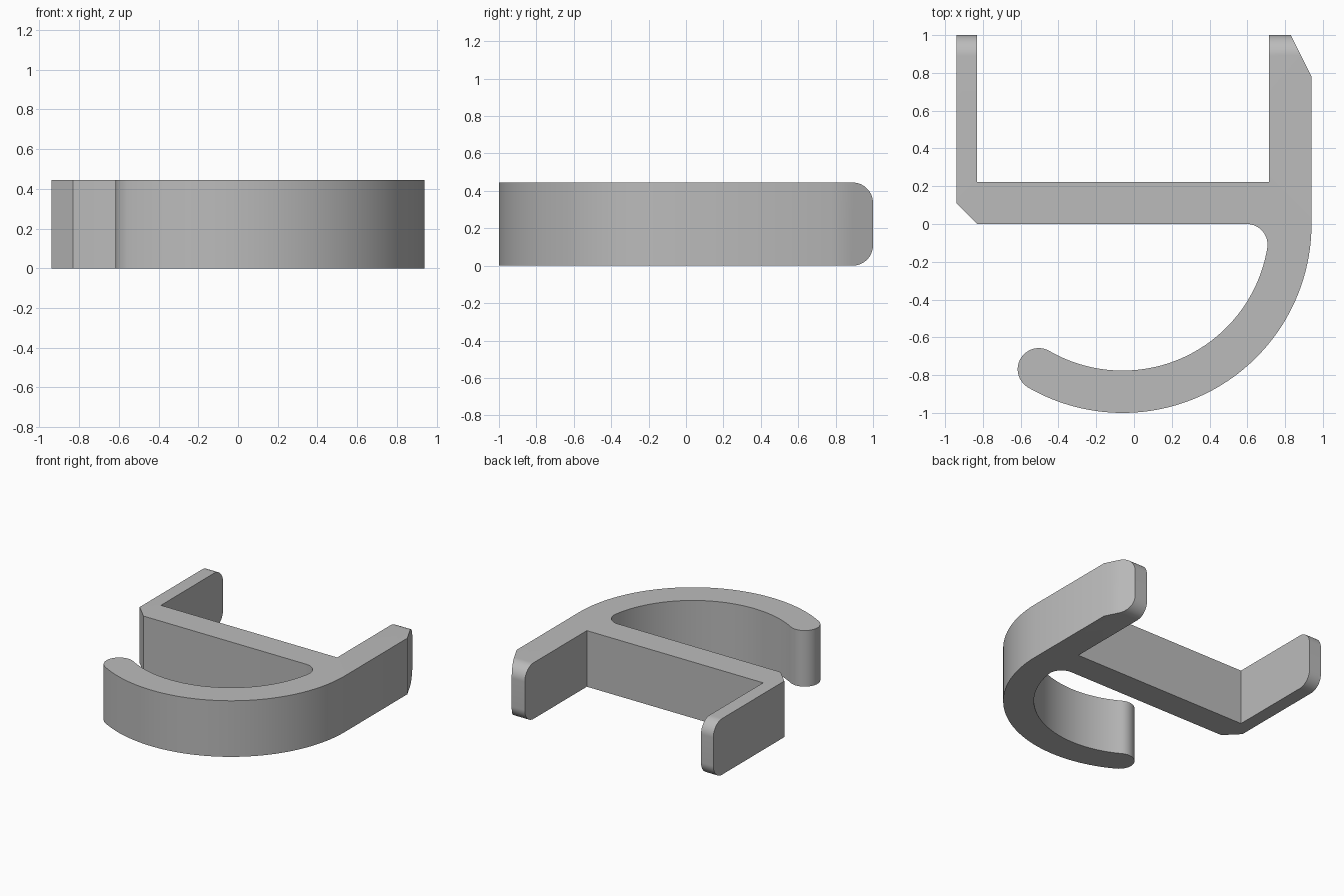
import bpy
import bmesh
from math import cos, sin, radians, sqrt, degrees, atan2

cube = bpy.data.objects.get("Cube")
if cube:
    bpy.data.objects.remove(cube, do_unlink=True)

HEIGHT = 0.445
CX = -0.06            # centre of the hook arc lies at (CX, 0)
R_OUT, R_IN = 1.0, 0.776
TIP_ANGLE = 240
ROUND = 0.11          # radius of fillet and rounded arm ends


def arc(cx, cy, r, start, end, steps):
    """Points along an arc, angles in degrees."""
    angles = [radians(start + (end - start) * i / steps) for i in range(steps + 1)]
    return [(cx + r * cos(a), cy + r * sin(a)) for a in angles]


def prism(name, loops, to_3d, depth):
    """Extrude closed 2D loops along the vector depth."""
    bm = bmesh.new()
    for loop in loops:
        face = bm.faces.new([bm.verts.new(to_3d(*p)) for p in loop])
        made = bmesh.ops.extrude_face_region(bm, geom=[face], use_keep_orig=True)
        moved = [v for v in made["geom"] if isinstance(v, bmesh.types.BMVert)]
        bmesh.ops.translate(bm, verts=moved, vec=depth)
    bmesh.ops.recalc_face_normals(bm, faces=bm.faces)
    mesh = bpy.data.meshes.new(name)
    bm.to_mesh(mesh)
    bm.free()
    obj = bpy.data.objects.new(name, mesh)
    bpy.context.collection.objects.link(obj)
    return obj


# Outline: clamp channel, then outer hook arc, round tip, inner arc, fillet
fillet_x = sqrt((R_IN - ROUND) ** 2 - ROUND ** 2)
fillet_angle = degrees(atan2(-ROUND, fillet_x))
tip_r = (R_OUT - R_IN) / 2
tip_mid = (R_OUT + R_IN) / 2
tip_x = CX + tip_mid * cos(radians(TIP_ANGLE))
tip_y = tip_mid * sin(radians(TIP_ANGLE))

outline = [(-0.83, 0), (-0.94, 0.11), (-0.94, 1), (-0.832, 1), (-0.832, 0.222),
           (0.715, 0.222), (0.715, 1), (0.83, 1), (0.94, 0.78)]
outline += arc(CX, 0, R_OUT, 0, TIP_ANGLE - 360, 60)
outline += arc(tip_x, tip_y, tip_r, TIP_ANGLE, TIP_ANGLE - 180, 20)[1:-1]
outline += arc(CX, 0, R_IN, TIP_ANGLE - 360, fillet_angle, 60)
outline += arc(CX + fillet_x, -ROUND, ROUND, fillet_angle, 90, 16)[1:]
hook = prism("clip_hook", [outline], lambda x, y: (x, y, 0), (0, 0, HEIGHT))

# Cutter that rounds the upper and lower corners of both arm ends
back = 1 - ROUND
upper = arc(back, HEIGHT - ROUND, ROUND, 90, 0, 16)
upper += [(1.1, HEIGHT - ROUND), (1.1, 0.6), (back, 0.6)]
lower = [(y, HEIGHT - z) for y, z in upper]
cutter = prism("end_cutter", [upper, lower], lambda y, z: (-1.2, y, z), (2.4, 0, 0))
cutter.hide_render = True

rounding = hook.modifiers.new("rounded_ends", 'BOOLEAN')
rounding.operation = 'DIFFERENCE'
rounding.solver = 'EXACT'
rounding.object = cutter
bpy.ops.object.select_all(action='DESELECT')
bpy.context.view_layer.objects.active = hook
hook.select_set(True)
bpy.ops.object.modifier_apply(modifier=rounding.name)
bpy.data.objects.remove(cutter, do_unlink=True)

# Plain grey plastic
grey = bpy.data.materials.new("grey_plastic")
grey.use_nodes = True
colour = (0.5, 0.5, 0.5, 1)
grey.diffuse_color = colour
grey.node_tree.nodes["Principled BSDF"].inputs["Base Color"].default_value = colour
hook.data.materials.clear()
hook.data.materials.append(grey)
bpy.ops.object.shade_smooth_by_angle(angle=radians(30))
